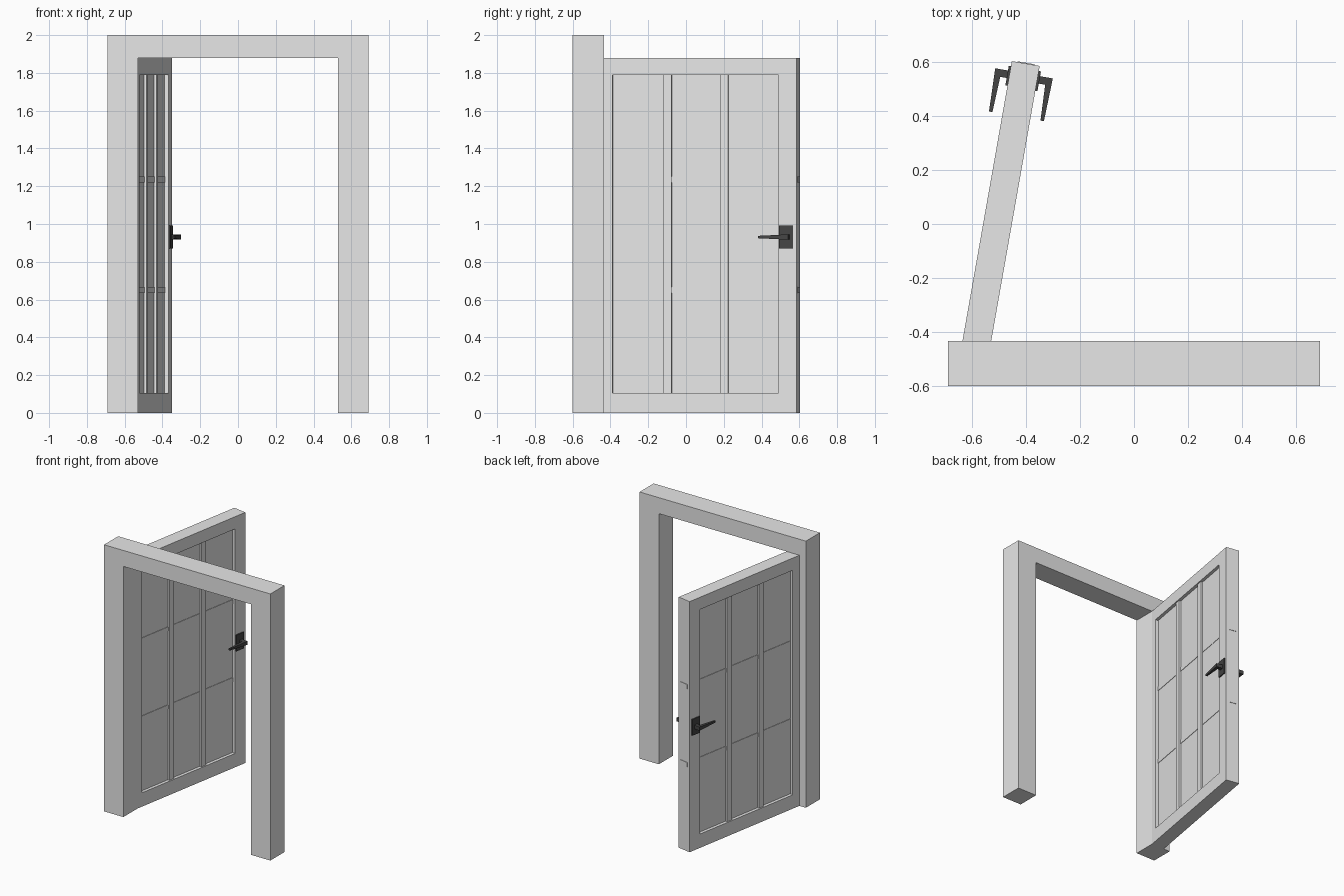
import bpy, bmesh, math
from mathutils import Matrix

if "Cube" in bpy.data.objects:
    bpy.data.objects.remove(bpy.data.objects["Cube"])


def material(name, value):
    m = bpy.data.materials.new(name)
    m.diffuse_color = (value, value, value, 1)
    m.use_nodes = True
    m.node_tree.nodes["Principled BSDF"].inputs["Base Color"].default_value = m.diffuse_color
    return m


PALE = material("pale grey", 0.8)
DARK = material("dark metal", 0.06)

# Door space: x = outward from the right face, y = along the door, z = up
DOOR = Matrix.Translation((-0.53, -0.435, 0)) @ Matrix.Rotation(math.radians(-10), 4, 'Z')
T = 0.105            # door thickness
MID = -T / 2


def finish(name, bm, mat, matrix=Matrix()):
    bmesh.ops.recalc_face_normals(bm, faces=bm.faces)
    me = bpy.data.meshes.new(name)
    bm.to_mesh(me)
    bm.free()
    me.materials.append(mat)
    ob = bpy.data.objects.new(name, me)
    ob.matrix_world = matrix
    bpy.context.collection.objects.link(ob)
    return ob


def extrude_faces(bm, vec):
    r = bmesh.ops.extrude_face_region(bm, geom=bm.faces[:])
    verts = [g for g in r["geom"] if isinstance(g, bmesh.types.BMVert)]
    bmesh.ops.translate(bm, verts=verts, vec=vec)


def add_box(bm, x, y, z):
    r = bmesh.ops.create_cube(bm, size=1)
    for v in r["verts"]:
        v.co = [a + (c + 0.5) * (b - a) for c, (a, b) in zip(v.co, (x, y, z))]
    return r["verts"]


def door_box(name, x, y, z, mat=PALE):
    bm = bmesh.new()
    add_box(bm, x, y, z)
    return finish(name, bm, mat, DOOR)


# Doorway: one upside-down U profile
bm = bmesh.new()
outline = [(-.69, 0), (-.69, 2), (.69, 2), (.69, 0), (.53, 0), (.53, 1.88), (-.53, 1.88), (-.53, 0)]
bm.faces.new([bm.verts.new((x, -0.602, z)) for x, z in outline])
extrude_faces(bm, (0, 0.167, 0))
finish("doorway_frame", bm, PALE)

# Door stiles and rails: a rectangular ring
bm = bmesh.new()


def loop(y0, y1, z0, z1):
    return [bm.verts.new((-T, y, z)) for y, z in ((y0, z0), (y1, z0), (y1, z1), (y0, z1))]


outer, inner = loop(-0.045, 1.037, 0, 1.88), loop(0.046, 0.939, 0.104, 1.788)
for i in range(4):
    j = (i + 1) % 4
    bm.faces.new((outer[i], outer[j], inner[j], inner[i]))
extrude_faces(bm, (T, 0, 0))
finish("door_stiles_and_rails", bm, PALE, DOOR)

# Recessed panel with vertical mullions and thin cross bars
door_box("door_panel", (MID - .029, MID + .029), (0.03, 0.96), (0.09, 1.80))
for i, y in enumerate((0.339, 0.645)):
    door_box(f"mullion_{i}", (MID - .044, MID + .044), (y - .022, y + .022), (0.095, 1.795))
for i, z in enumerate((0.651, 1.236)):
    door_box(f"cross_bar_{i}", (MID - .032, MID + .032), (0.0, 1.040), (z - .016, z + .016))

# Handles: back plate, neck and tapered lever on each side
for side, label in ((1, "right"), (-1, "left")):
    bm = bmesh.new()
    add_box(bm, (-0.01, 0.008), (0.944, 1.018), (0.87, 0.992))
    add_box(bm, (0.0, 0.034), (0.972, 1.0), (0.917, 0.945))
    for v in add_box(bm, (0.031, 0.056), (0.838, 1.0), (0.917, 0.945)):
        if v.co.y < 0.9:
            v.co.x = 0.038 if v.co.x < 0.04 else 0.051
            v.co.z = 0.931 + (v.co.z - 0.931) * 0.45
    if side < 0:
        for v in bm.verts:
            v.co.x = -T - v.co.x
    finish(f"handle_{label}", bm, DARK, DOOR)
